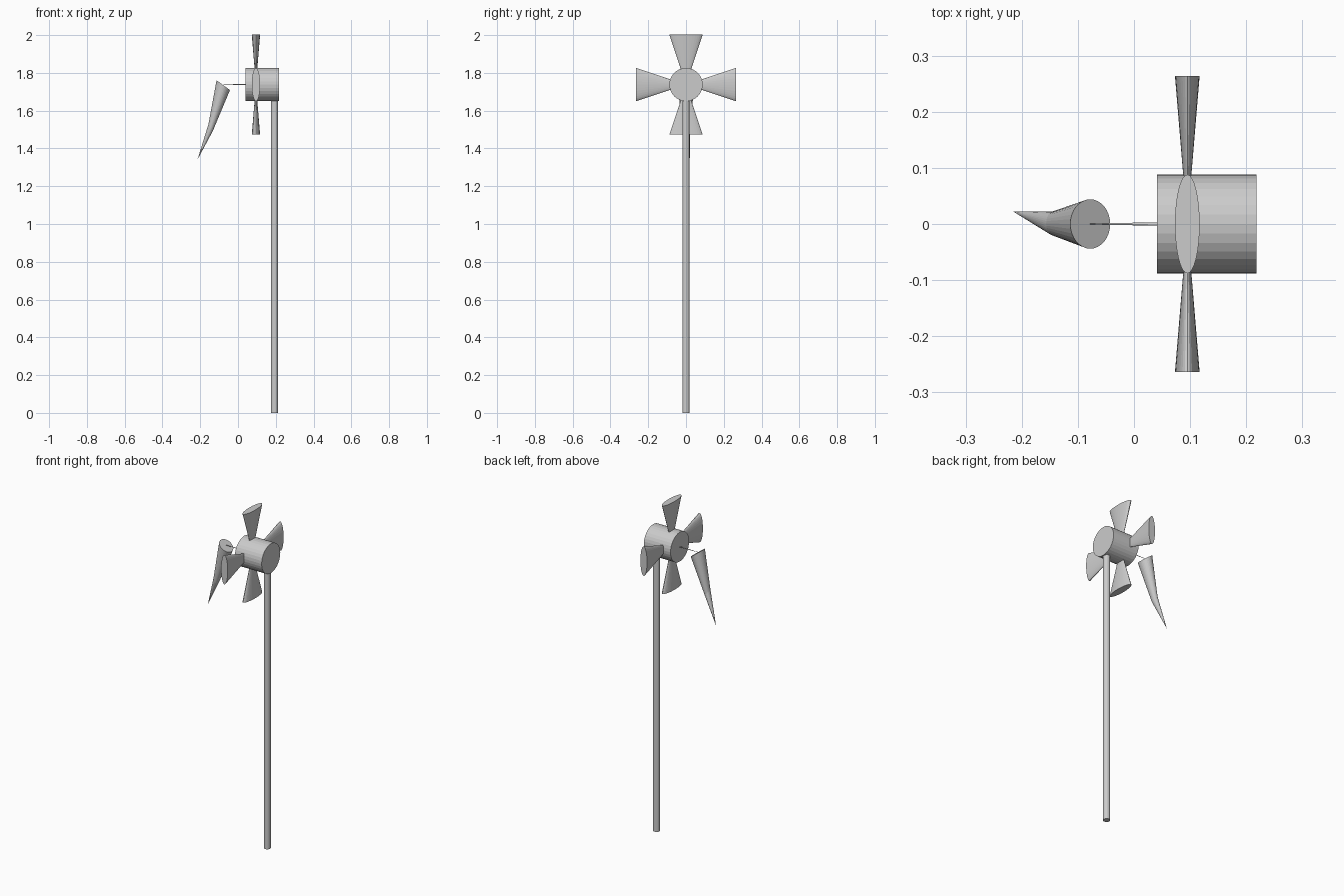
import bpy, bmesh, math
from mathutils import Vector, Matrix

if "Cube" in bpy.data.objects:
    bpy.data.objects.remove(bpy.data.objects["Cube"])

HUB_Z = 1.738


def loft(name, rings, sides, cap=True):
    """Skin rings (centre, axis u, axis v); the ring vectors carry the radii."""
    bm = bmesh.new()
    loops = []
    for c, u, v in rings:
        c, u, v = Vector(c), Vector(u), Vector(v)
        if u.length < 1e-6:
            loops.append([bm.verts.new(c)])
        else:
            loops.append([bm.verts.new(c + u * math.cos(t) + v * math.sin(t))
                          for t in (2 * math.pi * i / sides for i in range(sides))])
    for a, b in zip(loops, loops[1:]):
        for i in range(sides):
            j = (i + 1) % sides
            if len(a) == 1:
                bm.faces.new((a[0], b[j], b[i]))
            elif len(b) == 1:
                bm.faces.new((a[i], a[j], b[0]))
            else:
                bm.faces.new((a[i], a[j], b[j], b[i]))
    for l in (loops[0], loops[-1]):
        if cap and len(l) > 1:
            bm.faces.new(l)
    bmesh.ops.recalc_face_normals(bm, faces=bm.faces)
    me = bpy.data.meshes.new(name)
    bm.to_mesh(me)
    bm.free()
    ob = bpy.data.objects.new(name, me)
    bpy.context.collection.objects.link(ob)
    return ob


def x_rod(name, x0, r0, x1, r1, sides):
    return loft(name, [((x, 0, HUB_Z), (0, r, 0), (0, 0, r))
                       for x, r in ((x0, r0), (x1, r1))], sides)


# Pole
loft("pole", [((0.194, 0, z), (0.019, 0, 0), (0, 0.019, 0)) for z in (0, 1.66)], 32)

# Hub drum and thin rod carrying the wind sock
x_rod("hub", 0.041, 0.088, 0.218, 0.088, 32)
x_rod("sock_rod", 0.045, 0.003, -0.078, 0.001, 12)

# Four flattened cone blades, apex at the hub centre
for k in range(4):
    blade = loft(f"blade_{k + 1}", [((0, 0, 0), (0, 0, 0), (0, 0, 0)),
                                    ((0, 0, 0.264), (0.022, 0, 0), (0, 0.088, 0))], 32)
    blade.data.transform(Matrix.Translation((0.095, 0, HUB_Z))
                         @ Matrix.Rotation(k * math.pi / 2, 4, 'X'))

# Wind sock: drooping bent cone
loft("wind_sock", [((-0.078, 0, 1.735), (0.0355, 0, -0.026), (0, 0.044, 0)),
                   ((-0.145, 0.001, 1.51), (0.0115, 0, -0.018), (0, 0.021, 0)),
                   ((-0.215, 0.022, 1.34), (0, 0, 0), (0, 0, 0))], 32)
